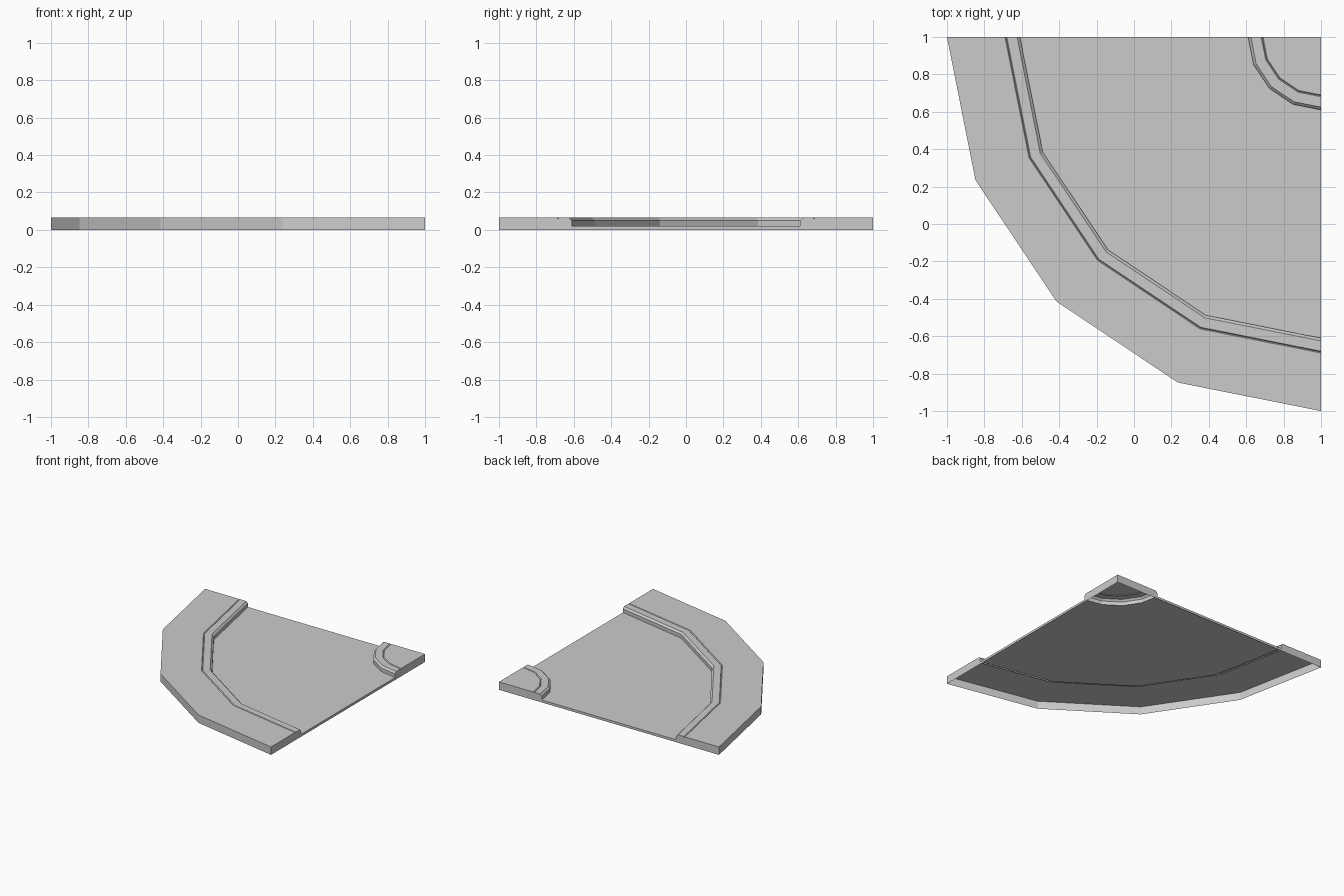
import bpy, bmesh, math

if "Cube" in bpy.data.objects:
    bpy.data.objects.remove(bpy.data.objects["Cube"])

STEPS = 4                     # straight segments in the quarter turn
CX, CY = 1.0, 1.0             # centre of the bend
TOP, LIP, ROAD = 0.065, 0.05, 0.02


def quarter_shell(name, profile, base):
    """Sweep a (radius, z) profile round the bend; close both ends, leave the underside open."""
    bm = bmesh.new()
    rings = []
    for j in range(STEPS + 1):
        a = math.pi + j * math.pi / 2 / STEPS
        rings.append([bm.verts.new((CX + r * math.cos(a), CY + r * math.sin(a), z))
                      for r, z in profile])
    for a, b in zip(rings, rings[1:]):
        for i in range(len(profile) - 1):
            bm.faces.new((a[i], a[i + 1], b[i + 1], b[i]))

    # flat end walls down to the ground
    for ring, ang, flip in ((rings[0], math.pi, True), (rings[-1], 1.5 * math.pi, False)):
        foot = [bm.verts.new((CX + r * math.cos(ang), CY + r * math.sin(ang), 0))
                for r in base]
        loop = ring + foot
        bm.faces.new(loop[::-1] if flip else loop)

    bmesh.ops.remove_doubles(bm, verts=bm.verts, dist=1e-5)
    me = bpy.data.meshes.new(name)
    bm.to_mesh(me)
    bm.free()
    ob = bpy.data.objects.new(name, me)
    bpy.context.collection.objects.link(ob)
    return ob


def groove(r):
    """Shallow V joint between kerb stone and paving."""
    return [(r - 0.005, TOP), (r, TOP - 0.006), (r + 0.005, TOP)]


# inner pavement corner with bevelled kerb
quarter_shell("inner_pavement",
              [(0, TOP)] + groove(0.315) + [(0.375, TOP), (0.39, LIP), (0.39, ROAD)],
              [0.39, 0])

# road surface
quarter_shell("road", [(0.39, ROAD), (1.61, ROAD)], [1.61, 0.39])

# outer pavement with bevelled kerb and outside wall
quarter_shell("outer_pavement",
              [(1.61, ROAD), (1.61, LIP), (1.625, TOP)] + groove(1.685)
              + [(2, TOP), (2, 0)],
              [1.61])
